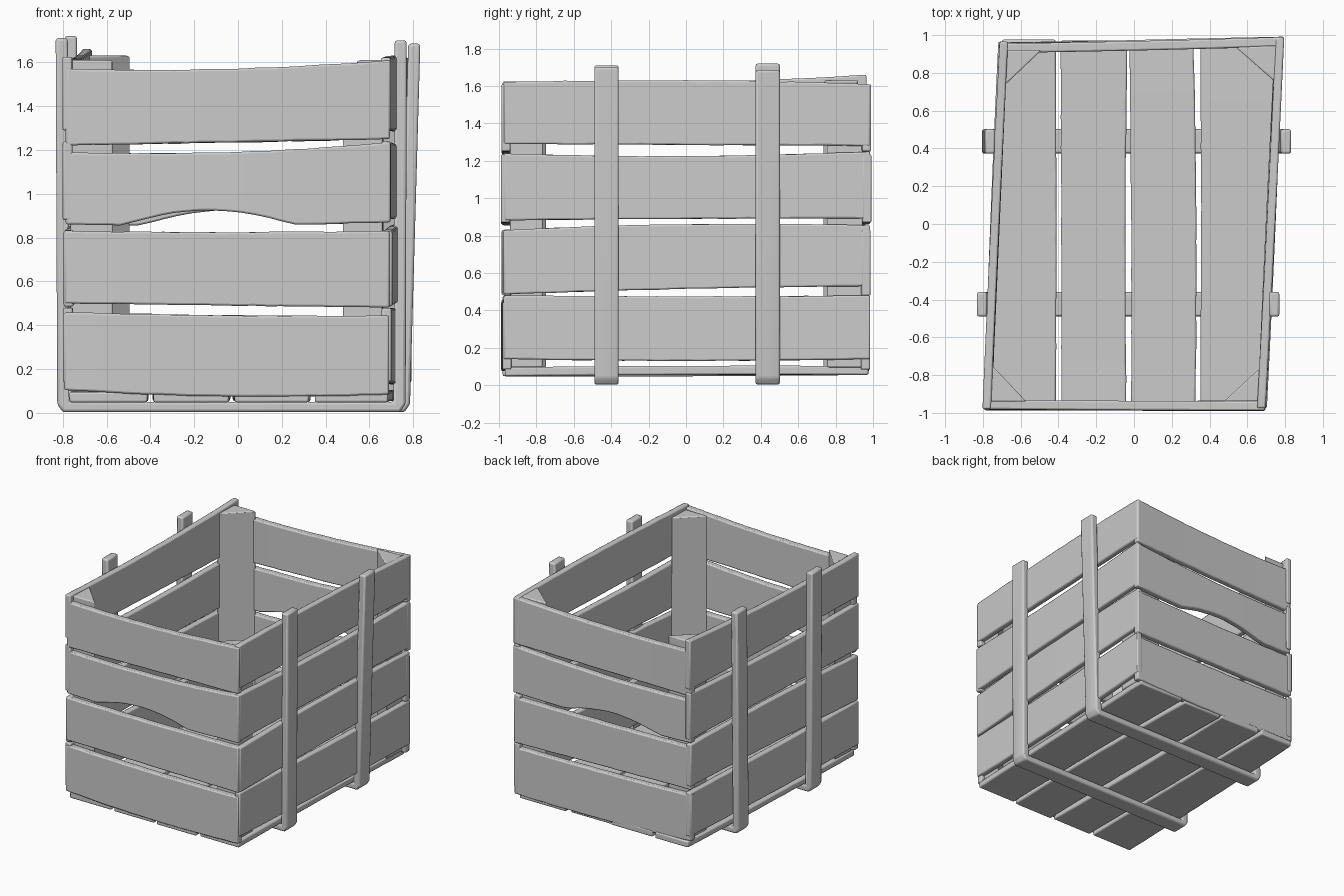
import bpy, bmesh, random
from mathutils import Vector

if "Cube" in bpy.data.objects:
    bpy.data.objects.remove(bpy.data.objects["Cube"])

random.seed(4)
N = 24


def finish(name, bm, bevel):
    bmesh.ops.recalc_face_normals(bm, faces=bm.faces)
    me = bpy.data.meshes.new(name)
    bm.to_mesh(me)
    bm.free()
    ob = bpy.data.objects.new(name, me)
    bpy.context.collection.objects.link(ob)
    mod = ob.modifiers.new("worn_edges", 'BEVEL')
    mod.width, mod.segments, mod.limit_method = bevel, 2, 'ANGLE'
    bpy.ops.object.select_all(action='DESELECT')
    ob.select_set(True)
    bpy.context.view_layer.objects.active = ob
    bpy.ops.object.shade_smooth_by_angle(angle=0.7)
    return ob


def quad(v, t):
    """Smooth curve through start, middle and end values."""
    a, b, c = v
    return a * (1 - t) * (1 - 2 * t) + 4 * b * t * (1 - t) + c * t * (2 * t - 1)


def plank(name, a, b, up, thick, lows, highs, arch=0.0):
    """Worn board running a -> b; lows and highs shape its two long edges."""
    a, b, up, thick = map(Vector, (a, b, up, thick))
    bm = bmesh.new()
    bow = random.uniform(-.1, .1)
    rings = []
    for i in range(N + 1):
        t = i / N
        lift = arch * max(0, 1 - ((t - .44) / .27) ** 2) ** 1.2
        lo = quad(lows, t) + lift + random.uniform(-.0015, .0015)
        hi = quad(highs, t) + random.uniform(-.0015, .0015)
        p = a.lerp(b, t) + thick * bow * 4 * t * (1 - t)
        rings.append([bm.verts.new(q) for q in (
            p + up * lo, p + up * hi, p + thick + up * hi, p + thick + up * lo)])
    for r, s in zip(rings, rings[1:]):
        for k in range(4):
            bm.faces.new((r[k], r[(k + 1) % 4], s[(k + 1) % 4], s[k]))
    bm.faces.new(rings[0])
    bm.faces.new(rings[-1])
    return finish(name, bm, .009)


def prism(name, pts, offset, bevel):
    bm = bmesh.new()
    f = bm.faces.new([bm.verts.new(p) for p in pts])
    ex = bmesh.ops.extrude_face_region(bm, geom=[f])
    bmesh.ops.translate(bm, vec=offset,
                        verts=[v for v in ex['geom'] if isinstance(v, bmesh.types.BMVert)])
    return finish(name, bm, bevel)


# Front and back boards (third one has the hand-hole arch)
end_edges = [
    ((.105, .075, .085), (.46, .445, .445)),
    ((.50, .49, .48), (.83, .825, .83)),
    ((.86, .855, .87), (1.19, 1.19, 1.235)),
    ((1.22, 1.235, 1.25), (1.57, 1.57, 1.61)),
]
for i, (lo, hi) in enumerate(end_edges):
    j = random.uniform(-.006, .006)
    arch = .07 if i == 2 else 0
    plank(f"front_board_{i+1}", (-.79 + j, -.983 + j, 0), (.692 + j, -.985 - j, 0),
          (0, 0, 1), (0, .05, 0), lo, hi, arch)
    plank(f"back_board_{i+1}", (-.715 + j, .958 - j, 0), (.79 + j, .988 + j, 0),
          (0, 0, 1), (0, -.05, 0), lo, hi, arch)

# Left and right boards
side_edges = [
    ((.14, .13, .14), (.48, .475, .48)),
    ((.485, .515, .53), (.83, .86, .855)),
    ((.88, .89, .89), (1.24, 1.225, 1.25)),
    ((1.29, 1.285, 1.28), (1.62, 1.63, 1.61)),
]
for i, (lo, hi) in enumerate(side_edges):
    j = random.uniform(-.008, .008)
    plank(f"right_board_{i+1}", (.697 + j, -.975, 0), (.795 - j, .985, 0),
          (0, 0, 1), (-.045, 0, 0), lo, hi)
    if i == 3:
        hi = (1.625, 1.62, 1.66)
    plank(f"left_board_{i+1}", (-.802 + j, -.98, 0), (-.712 - j, .965, 0),
          (0, 0, 1), (.045, 0, 0), lo, hi)

# Floor boards
floor_edges = [
    ((-.77, -.745, -.70), (-.415, -.41, -.415)),
    ((-.385, -.385, -.39), (-.04, -.045, -.035)),
    ((-.015, -.015, -.025), (.325, .33, .315)),
    ((.35, .355, .35), (.685, .715, .75)),
]
for i, (lo, hi) in enumerate(floor_edges):
    j = random.uniform(-.008, .008)
    plank(f"floor_board_{i+1}", (0, -.975 + j, .048), (0, .968 + j, .055),
          (1, 0, 0), (0, 0, .048), lo, hi)

# Triangular corner posts
corners = [
    ("front_left", [(-.765, -.94), (-.57, -.94), (-.755, -.745)], 1.61),
    ("front_right", [(.66, -.94), (.475, -.94), (.665, -.765)], 1.59),
    ("back_right", [(.755, .945), (.54, .935), (.75, .75)], 1.61),
    ("back_left", [(-.68, .92), (-.49, .92), (-.69, .73)], 1.63),
]
for name, tri, top in corners:
    prism(f"{name}_corner_post", [(x, y, .095) for x, y in tri], (0, 0, top - .095), .008)

# U-shaped straps: two uprights joined by a runner under the floor
# (y, width, left top x, left base x, right base x, right top x, left top z, right top z)
straps = [
    ("front_strap", -.49, .13, -.832, -.825, .765, .77, 1.71, 1.70),
    ("back_strap", .372, .13, -.79, -.805, .785, .832, 1.72, 1.685),
]
for name, y, w, lt, lb, rb, rt, zl, zr in straps:
    t = .055
    prof = [(lt, zl), (lb, .04), (lb + .025, .003), (rb - .025, .003), (rb, .04), (rt, zr),
            (rt - t, zr), (rb - t, .05), (lb + t, .05), (lt + t, zl)]
    prism(name, [(x, y, z) for x, z in prof], (0, w, 0), .012)
